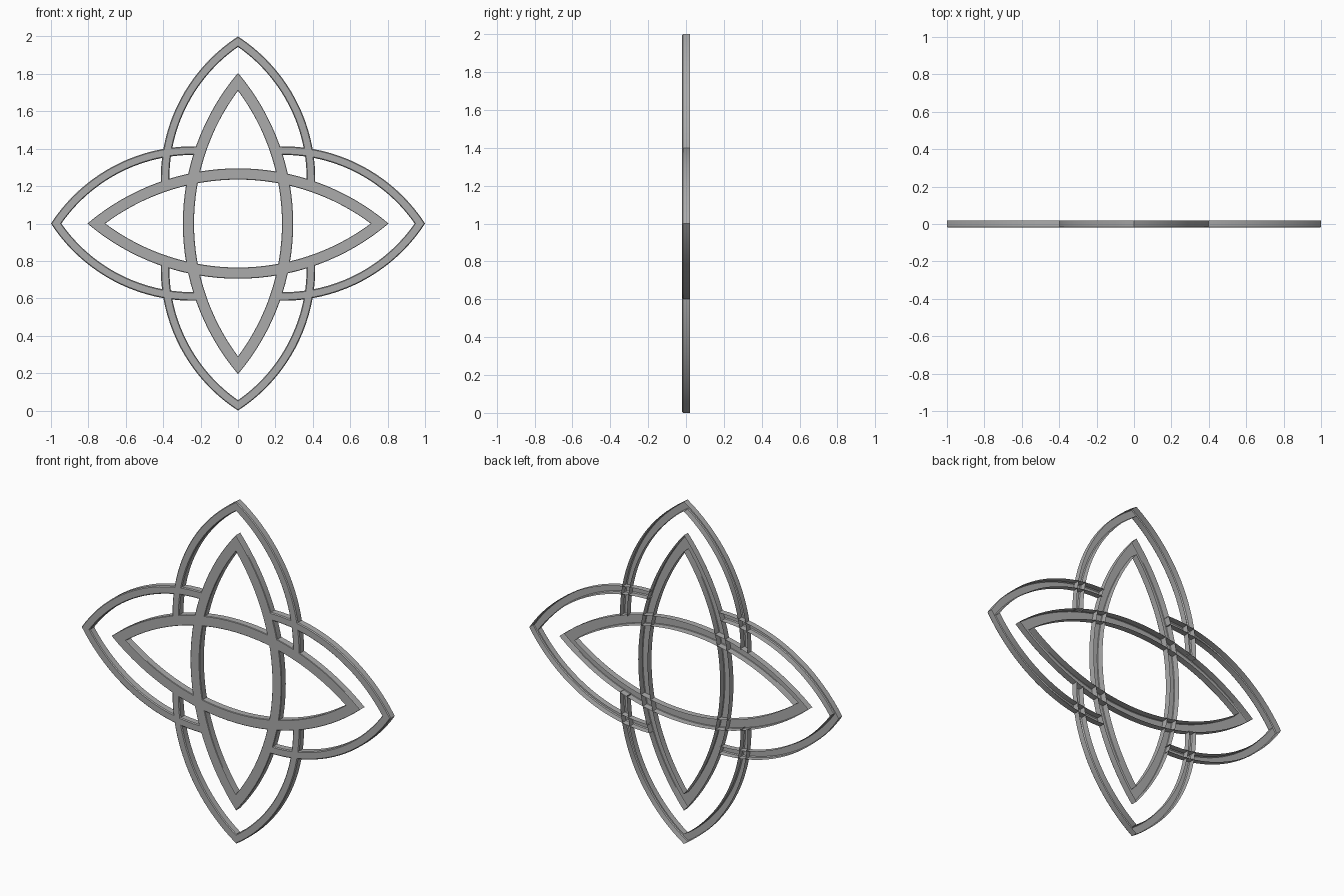
import bpy
from math import asin, acos, cos, sin, pi

if "Cube" in bpy.data.objects:
    bpy.data.objects.remove(bpy.data.objects["Cube"])

FRONT, BACK = -0.02, 0.02

grey = bpy.data.materials.new("dark_grey")
grey.diffuse_color = (0.41, 0.41, 0.41, 1)
grey.use_nodes = True
grey.node_tree.nodes["Principled BSDF"].inputs["Base Color"].default_value = grey.diffuse_color


def arc(cx, cz, r, x_end, n):
    """Circular arc from the tip on the axis (z = 0) up to x_end."""
    a0, a1 = asin(-cz / r), acos((x_end - cx) / r)
    return [(cx + r * cos(a0 + (a1 - a0) * k / n),
             cz + r * sin(a0 + (a1 - a0) * k / n)) for k in range(n + 1)]


def petal_path(half):
    """Arc end -> tip -> mirrored arc end."""
    return [(x, -z) for x, z in reversed(half)] + half[1:]


def lens_path(tip, half_width):
    """Closed pointed oval."""
    r = (tip ** 2 + half_width ** 2) / (2 * half_width)
    right = petal_path(arc(0, half_width - r, r, 0, 16))
    return right + [(-x, -z) for x, z in right[1:-1]]


def band(name, outer, inner, turn, chamfer, closed):
    """Sweep an open-backed channel between two outlines."""
    c, s = round(cos(turn)), round(sin(turn))
    verts, faces = [], []
    for (ox, oz), (ix, iz) in zip(outer, inner):
        dx, dz = ix - ox, iz - oz
        f = chamfer / (dx * dx + dz * dz) ** 0.5
        section = [(0, BACK), (0, FRONT + chamfer), (f, FRONT),
                   (1 - f, FRONT), (1, FRONT + chamfer), (1, BACK)]
        for t, y in section:
            x, z = ox + dx * t, oz + dz * t
            verts.append((x * c - z * s, y, 1 + x * s + z * c))
    m, n = len(section), len(outer)
    for i in range(n if closed else n - 1):
        j = (i + 1) % n
        for k in range(m - 1):
            faces.append((i * m + k, j * m + k, j * m + k + 1, i * m + k + 1))
    mesh = bpy.data.meshes.new(name)
    mesh.from_pydata(verts, [], faces)
    mesh.materials.append(grey)
    obj = bpy.data.objects.new(name, mesh)
    bpy.context.collection.objects.link(obj)
    bpy.context.view_layer.objects.active = obj
    obj.select_set(True)
    bpy.ops.object.shade_smooth_by_angle(angle=pi / 6)
    obj.select_set(False)


# Two crossed pointed ovals
lens_outer, lens_inner = lens_path(0.805, 0.295), lens_path(0.71, 0.235)
for label, turn in (("horizontal", 0), ("vertical", pi / 2)):
    band(label + "_pointed_oval", lens_outer, lens_inner, turn, 0.003, True)

# Four thin outer petals whose ends meet the ovals
petal_outer = petal_path(arc(0.24, -0.493, 0.906, 0.222, 20))
petal_inner = petal_path(arc(0.24, -0.493, 0.860, 0.232, 20))
for i, label in enumerate(("right", "top", "left", "bottom")):
    band(label + "_petal", petal_outer, petal_inner, i * pi / 2, 0.005, False)
